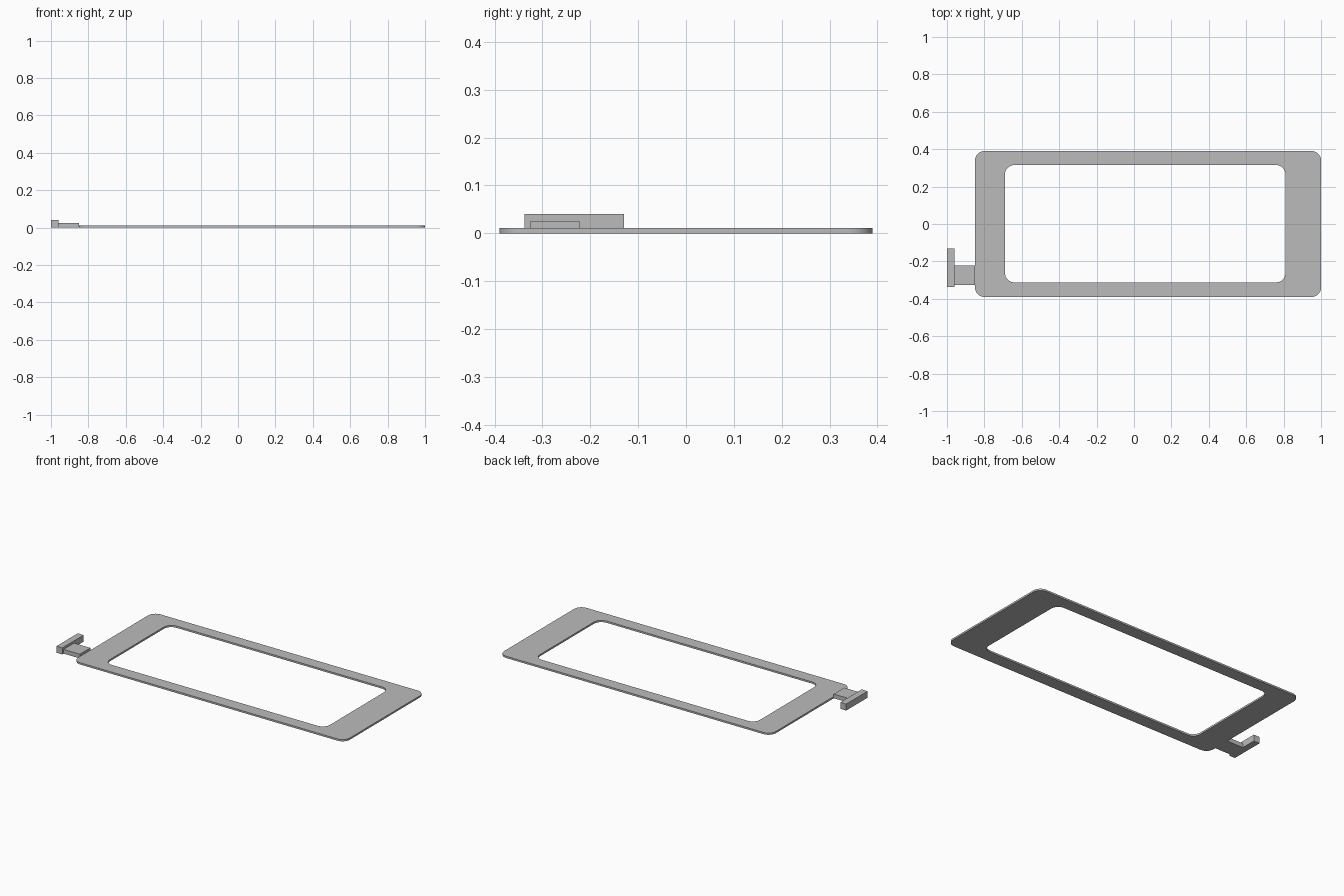
import bpy, bmesh
from math import sin, cos, pi, radians

if "Cube" in bpy.data.objects:
    bpy.data.objects.remove(bpy.data.objects["Cube"], do_unlink=True)

grey = bpy.data.materials.new("plain grey")
grey.use_nodes = True
colour = (0.5, 0.5, 0.5, 1)
grey.diffuse_color = colour
grey.node_tree.nodes["Principled BSDF"].inputs["Base Color"].default_value = colour


def rounded_rectangle(x0, x1, y0, y1, radius, steps=8):
    """Outline points, anticlockwise from the back left corner."""
    centres = [(x1 - radius, y1 - radius), (x0 + radius, y1 - radius),
               (x0 + radius, y0 + radius), (x1 - radius, y0 + radius)]
    points = []
    for corner, (cx, cy) in enumerate(centres):
        for i in range(steps + 1):
            a = (corner + i / steps) * pi / 2
            points.append((cx + radius * cos(a), cy + radius * sin(a)))
    return points


def finish(name, bm):
    bmesh.ops.recalc_face_normals(bm, faces=bm.faces)
    mesh = bpy.data.meshes.new(name)
    bm.to_mesh(mesh)
    bm.free()
    mesh.materials.append(grey)
    obj = bpy.data.objects.new(name, mesh)
    bpy.context.collection.objects.link(obj)
    return obj


def box(name, x0, x1, y0, y1, z0, z1):
    bm = bmesh.new()
    bmesh.ops.create_cube(bm, size=1)
    for v in bm.verts:
        v.co = (x1 if v.co.x > 0 else x0, y1 if v.co.y > 0 else y0,
                z1 if v.co.z > 0 else z0)
    return finish(name, bm)


# Flat frame: rounded outline with a rounded window
thickness = 0.011
outer = rounded_rectangle(-0.85, 1, -0.39, 0.39, 0.05)
inner = rounded_rectangle(-0.69, 0.81, -0.312, 0.315, 0.05)
bm = bmesh.new()
loops = [[bm.verts.new((x, y, z)) for x, y in outline]
         for outline, z in ((outer, 0), (outer, thickness),
                            (inner, thickness), (inner, 0))]
count = len(outer)
for k in range(4):
    a, b = loops[k], loops[(k + 1) % 4]
    for i in range(count):
        j = (i + 1) % count
        bm.faces.new((a[i], a[j], b[j], b[i]))
frame = finish("flat_frame", bm)
bpy.context.view_layer.objects.active = frame
frame.select_set(True)
bpy.ops.object.shade_smooth_by_angle(angle=radians(30))

# Side tab and its end bar
box("tab_neck", -0.96, -0.85, -0.325, -0.223, 0, 0.026)
box("tab_end_bar", -1, -0.96, -0.338, -0.13, 0, 0.04)
